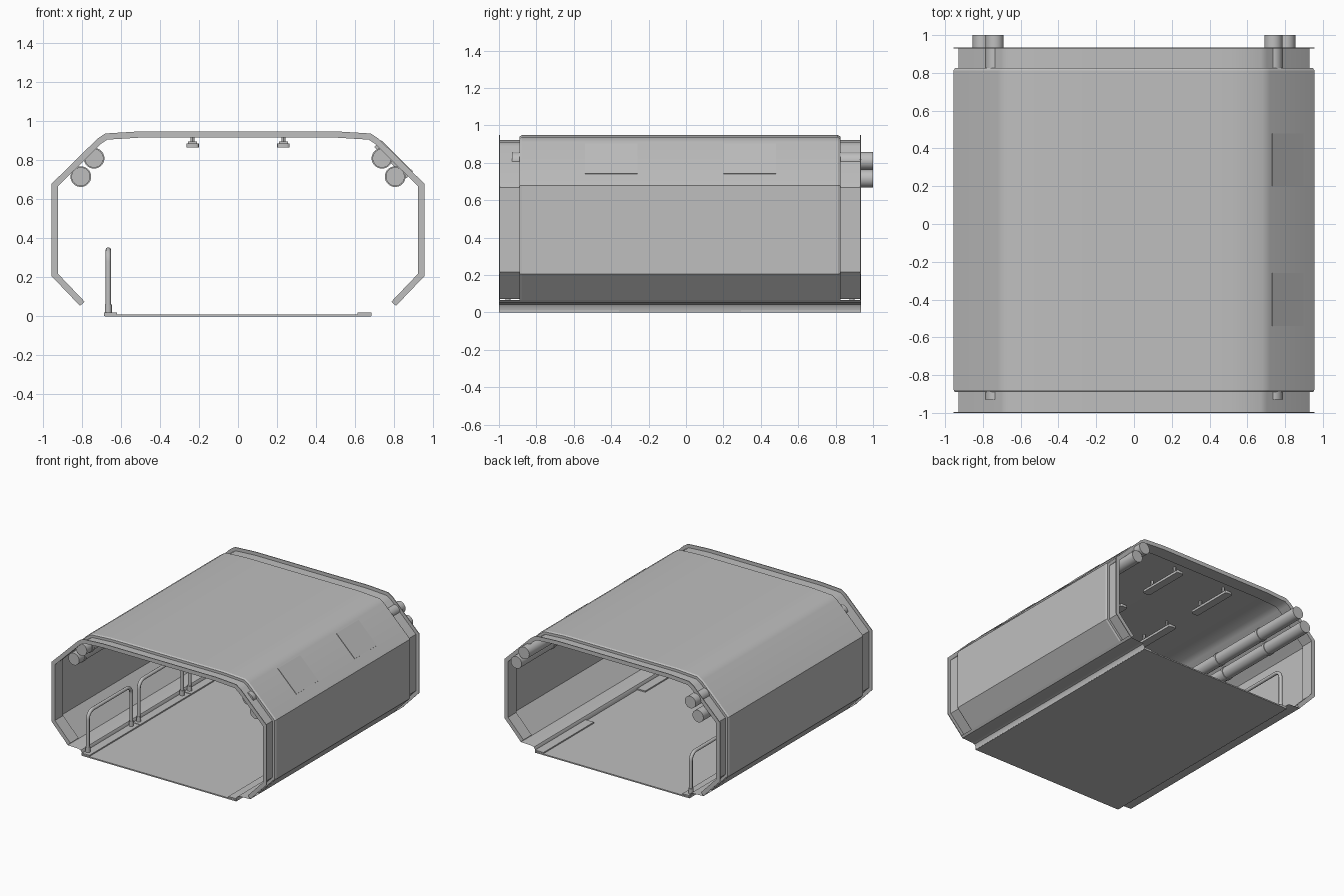
import bpy, bmesh, math
from mathutils import Vector, Matrix

if "Cube" in bpy.data.objects:
    bpy.data.objects.remove(bpy.data.objects["Cube"])

grey = bpy.data.materials.new("plain_grey")
grey.diffuse_color = (0.52, 0.52, 0.52, 1)
grey.use_nodes = True
grey.node_tree.nodes["Principled BSDF"].inputs["Base Color"].default_value = grey.diffuse_color

Y0, Y1 = -1.0, 0.935          # ends of the corridor shell
THIRD = (Y1 - Y0) / 3


def finish(name, bm, angle=30, merge=True):
    if merge:
        bmesh.ops.remove_doubles(bm, verts=bm.verts, dist=1e-5)
    bmesh.ops.recalc_face_normals(bm, faces=bm.faces)
    me = bpy.data.meshes.new(name)
    bm.to_mesh(me)
    bm.free()
    for p in me.polygons:
        p.use_smooth = True
    me.set_sharp_from_angle(angle=math.radians(angle))
    me.materials.append(grey)
    ob = bpy.data.objects.new(name, me)
    bpy.context.collection.objects.link(ob)
    return ob


def add_box(bm, x0, x1, y0, y1, z0, z1, matrix=None):
    m = Matrix.Translation(((x0 + x1) / 2, (y0 + y1) / 2, (z0 + z1) / 2)) @ \
        Matrix.Diagonal((x1 - x0, y1 - y0, z1 - z0, 1))
    bmesh.ops.create_cube(bm, size=1, matrix=(matrix @ m) if matrix else m)


def add_rod(bm, a, b, r, seg=24):
    a, b = Vector(a), Vector(b)
    rot = (b - a).to_track_quat('Z', 'Y').to_matrix().to_4x4()
    bmesh.ops.create_cone(bm, cap_ends=True, segments=seg, radius1=r, radius2=r,
                          depth=(b - a).length,
                          matrix=Matrix.Translation((a + b) / 2) @ rot)


def offset(points, d):
    """Move an open polyline inward (to its left) with mitred corners."""
    pts = [Vector(p) for p in points]
    out = []
    for i, p in enumerate(pts):
        dirs = []
        if i > 0:
            dirs.append((p - pts[i - 1]).normalized())
        if i < len(pts) - 1:
            dirs.append((pts[i + 1] - p).normalized())
        ns = [Vector((-t.y, t.x)) for t in dirs]
        n = sum(ns, Vector((0, 0))).normalized()
        out.append(p + n * d / n.dot(ns[0]))
    return out


def sweep(bm, stations):
    """Join (y, polyline) stations into a strip along y."""
    rows = [[bm.verts.new((p[0], y, p[1])) for p in pl] for y, pl in stations]
    for a, b in zip(rows, rows[1:]):
        for i in range(len(a) - 1):
            bm.faces.new((a[i], a[i + 1], b[i + 1], b[i]))


# outer cross-section, from the lower right round to the lower left
half = [(0.81, 0.053), (0.955, 0.205), (0.955, 0.68), (0.72, 0.911),
        (0.68, 0.937), (0.5, 0.948)]
section = half + [(-x, z) for x, z in reversed(half)]

# shell: raised middle with a recessed band at either end
bm = bmesh.new()
steps = [(Y0 + 0.006, 0.027), (Y0 + 0.11, 0.027), (Y0 + 0.11, 0.007),
         (Y0 + 0.122, 0.0), (Y1 - 0.122, 0.0), (Y1 - 0.11, 0.007),
         (Y1 - 0.11, 0.027), (Y1 - 0.006, 0.027)]
sweep(bm, [(y, offset(section, d)) for y, d in steps])
finish("corridor_shell", bm)

# thin flanges closing both ends
for name, y in (("front_flange", Y0), ("back_flange", Y1 - 0.006)):
    bm = bmesh.new()
    ring = [(y, 0.032), (y, 0.0), (y + 0.006, 0.0), (y + 0.006, 0.032), (y, 0.032)]
    sweep(bm, [(yy, offset(section, d)) for yy, d in ring])
    finish(name, bm)

# skirts joining the shell to the floor
skirt = [(0.825, 0.066), (0.81, 0.052), (0.715, 0.048), (0.695, 0.042),
         (0.686, 0.028), (0.684, 0.0)]
for name, s in (("right_skirt", 1), ("left_skirt", -1)):
    bm = bmesh.new()
    pl = [(s * x, z) for x, z in skirt]
    sweep(bm, [(Y0, pl), (Y1, pl)])
    finish(name, bm)

# floor slab
bm = bmesh.new()
add_box(bm, -0.683, 0.683, Y0, Y1, 0, 0.01)
finish("floor", bm)

# raised edge plates, one per third (none in the middle on the right)
bm = bmesh.new()
for i in range(3):
    a, b = Y0 + i * THIRD + 0.003, Y0 + (i + 1) * THIRD - 0.003
    add_box(bm, -0.688, -0.62, a, b, 0.002, 0.02)
    if i != 1:
        add_box(bm, 0.612, 0.685, a, b, 0.002, 0.02)
finish("floor_edge_plates", bm, merge=False)

# handrails on the left
for i in range(3):
    mid = Y0 + (i + 0.5) * THIRD
    w, top, r, x = 0.275, 0.34, 0.06, -0.665
    right = [(w, 0.01)] + [(w - r + r * math.cos(t), top - r + r * math.sin(t))
                           for t in [k * math.pi / 12 for k in range(7)]]
    path = right + [(-u, z) for u, z in reversed(right)]
    cu = bpy.data.curves.new("rail_path", 'CURVE')
    cu.dimensions = '3D'
    cu.bevel_depth = 0.014
    cu.bevel_resolution = 3
    sp = cu.splines.new('POLY')
    sp.points.add(len(path) - 1)
    for pt, (u, z) in zip(sp.points, path):
        pt.co = (x, mid + u, z, 1)
    tmp = bpy.data.objects.new("rail_helper", cu)
    bpy.context.collection.objects.link(tmp)
    bpy.context.view_layer.update()
    me = bpy.data.meshes.new_from_object(
        tmp.evaluated_get(bpy.context.evaluated_depsgraph_get()))
    bm = bmesh.new()
    bm.from_mesh(me)
    bpy.data.objects.remove(tmp)
    bpy.data.meshes.remove(me)
    for s in (-1, 1):                      # feet
        add_rod(bm, (x, mid + s * w, 0.012), (x, mid + s * w, 0.06), 0.018, 16)
    finish("handrail_%d" % (i + 1), bm, 40)

# pipes along both upper corners, with collars
for side, s in (("left", -1), ("right", 1)):
    for level, (px, pz) in (("upper", (0.738, 0.81)), ("lower", (0.806, 0.716))):
        bm = bmesh.new()
        add_rod(bm, (s * px, -0.93, pz), (s * px, 1.0, pz), 0.048, 32)
        for k in range(4):
            y = -0.85 + k * 0.475
            add_rod(bm, (s * px, y - 0.012, pz), (s * px, y + 0.012, pz), 0.053, 32)
        finish("%s_%s_pipe" % (side, level), bm, 40, merge=False)

# ceiling lamps: rounded bar hung on two stems
for i in range(3):
    for side, x in (("left", -0.233), ("right", 0.233)):
        y = Y0 + (i + 0.5) * THIRD
        bm = bmesh.new()
        add_box(bm, x - 0.032, x + 0.032, y - 0.2, y + 0.2, 0.866, 0.886)
        corners = [e for e in bm.edges
                   if abs(e.verts[0].co.z - e.verts[1].co.z) > 0.01]
        bmesh.ops.bevel(bm, geom=corners, offset=0.015, segments=3,
                        profile=0.5, affect='EDGES')
        add_box(bm, x - 0.024, x + 0.024, y - 0.19, y + 0.19, 0.886, 0.896)
        for s in (-1, 1):
            add_rod(bm, (x, y + s * 0.13, 0.89), (x, y + s * 0.13, 0.946), 0.011, 12)
        finish("ceiling_lamp_%s_%d" % (side, i + 1), bm, 30, merge=False)

# service panels set through the right upper slope
a, b = Vector((0.955, 0, 0.68)), Vector((0.72, 0, 0.911))
along = (b - a).normalized()
normal = Vector((-along.z, 0, along.x)) * -1
basis = Matrix((along, (0, 1, 0), normal)).transposed().to_4x4()
for name, y in (("front_service_panel", -0.40), ("back_service_panel", 0.34)):
    bm = bmesh.new()
    place = Matrix.Translation(a) @ basis
    add_box(bm, 0.085, 0.315, y - 0.14, y + 0.14, -0.045, 0.004, place)
    finish(name, bm)
